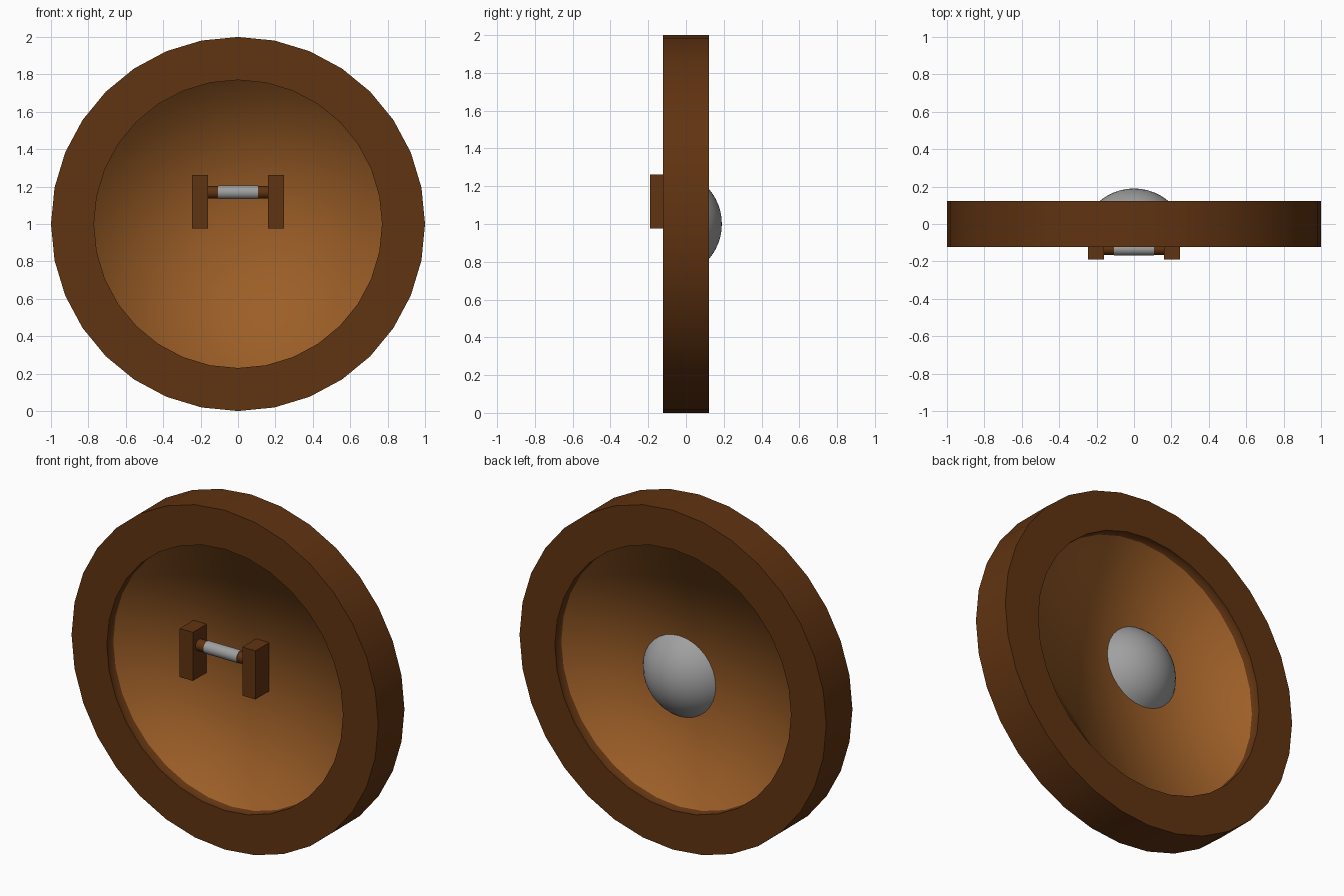
import bpy, bmesh, math
from mathutils import Matrix, Vector

if "Cube" in bpy.data.objects:
    bpy.data.objects.remove(bpy.data.objects["Cube"])


def mat(name, rgb):
    m = bpy.data.materials.new(name)
    lin = [((c / 255 + 0.055) / 1.055) ** 2.4 for c in rgb]
    m.diffuse_color = (*lin, 1)
    m.use_nodes = True
    m.node_tree.nodes["Principled BSDF"].inputs["Base Color"].default_value = m.diffuse_color
    return m


DARK = mat("dark wood", (96, 51, 17))
LIGHT = mat("light wood", (156, 94, 39))
STEEL = mat("grey metal", (160, 160, 160))


def finish(name, bm, mats):
    me = bpy.data.meshes.new(name)
    bm.to_mesh(me)
    bm.free()
    for m in mats:
        me.materials.append(m)
    ob = bpy.data.objects.new(name, me)
    bpy.context.collection.objects.link(ob)
    return ob


def lathe(name, profile, segs, mats, mat_rule=lambda i: 0, sharp=(), closed=False):
    """Spin (radius, y) points about the y axis through z = 1."""
    bm = bmesh.new()
    rings = []
    for r, y in profile:
        if r == 0:
            rings.append([bm.verts.new((0, y, 1))] * segs)
        else:
            rings.append([bm.verts.new((r * math.sin(2 * math.pi * k / segs), y,
                                        1 + r * math.cos(2 * math.pi * k / segs)))
                          for k in range(segs)])
    for i in range(len(rings) - 1):
        a, b = rings[i], rings[i + 1]
        for k in range(segs):
            n = (k + 1) % segs
            quad = list(dict.fromkeys((a[k], a[n], b[n], b[k])))
            f = bm.faces.new(quad)
            f.smooth = True
            f.material_index = mat_rule(i)
    bmesh.ops.recalc_face_normals(bm, faces=bm.faces)
    for i in sharp:
        for k in range(segs):
            e = bm.edges.get((rings[i][k], rings[i][(k + 1) % segs]))
            e.smooth = False
    return finish(name, bm, mats)


# Shield: thick rim with a recessed panel, inner wall blends into the panel
T, D = 0.122, 0.062
lathe("shield_body",
      [(0, -D), (0.77, -D), (0.77, -T), (1, -T), (1, T), (0.77, T), (0.77, D), (0, D)],
      32, [LIGHT, DARK], lambda i: 0 if i in (0, 6) else 1, sharp=(2, 3, 4, 5))

# Domed metal boss on the back
R, CY = 0.285, -0.095
a_max = math.acos((D - 0.005 - CY) / R)
lathe("boss", [(R * math.sin(a_max * i / 8), CY + R * math.cos(a_max * i / 8))
               for i in range(9)], 32, [STEEL])

# Handle posts
for side, s in (("left", -1), ("right", 1)):
    bm = bmesh.new()
    bmesh.ops.create_cube(bm, size=1, matrix=Matrix.Translation((s * 0.204, -0.125, 1.12))
                          @ Matrix.Diagonal((0.086, 0.13, 0.286, 1)))
    finish(side + "_handle_post", bm, [DARK])


def bar(name, x0, x1, r, m):
    bm = bmesh.new()
    bmesh.ops.create_cone(bm, cap_ends=True, segments=24, radius1=r, radius2=r, depth=x1 - x0,
                          matrix=Matrix.Translation(((x0 + x1) / 2, -0.133, 1.169))
                          @ Matrix.Rotation(math.pi / 2, 4, 'Y'))
    for f in bm.faces:
        f.smooth = len(f.verts) == 4
    for e in bm.edges:
        e.smooth = all(len(f.verts) == 4 for f in e.link_faces)
    finish(name, bm, [m])


# Handle bar with metal grip
bar("handle_bar_left", -0.17, -0.107, 0.033, DARK)
bar("handle_bar_right", 0.107, 0.17, 0.033, DARK)
bar("handle_grip", -0.108, 0.108, 0.036, STEEL)
